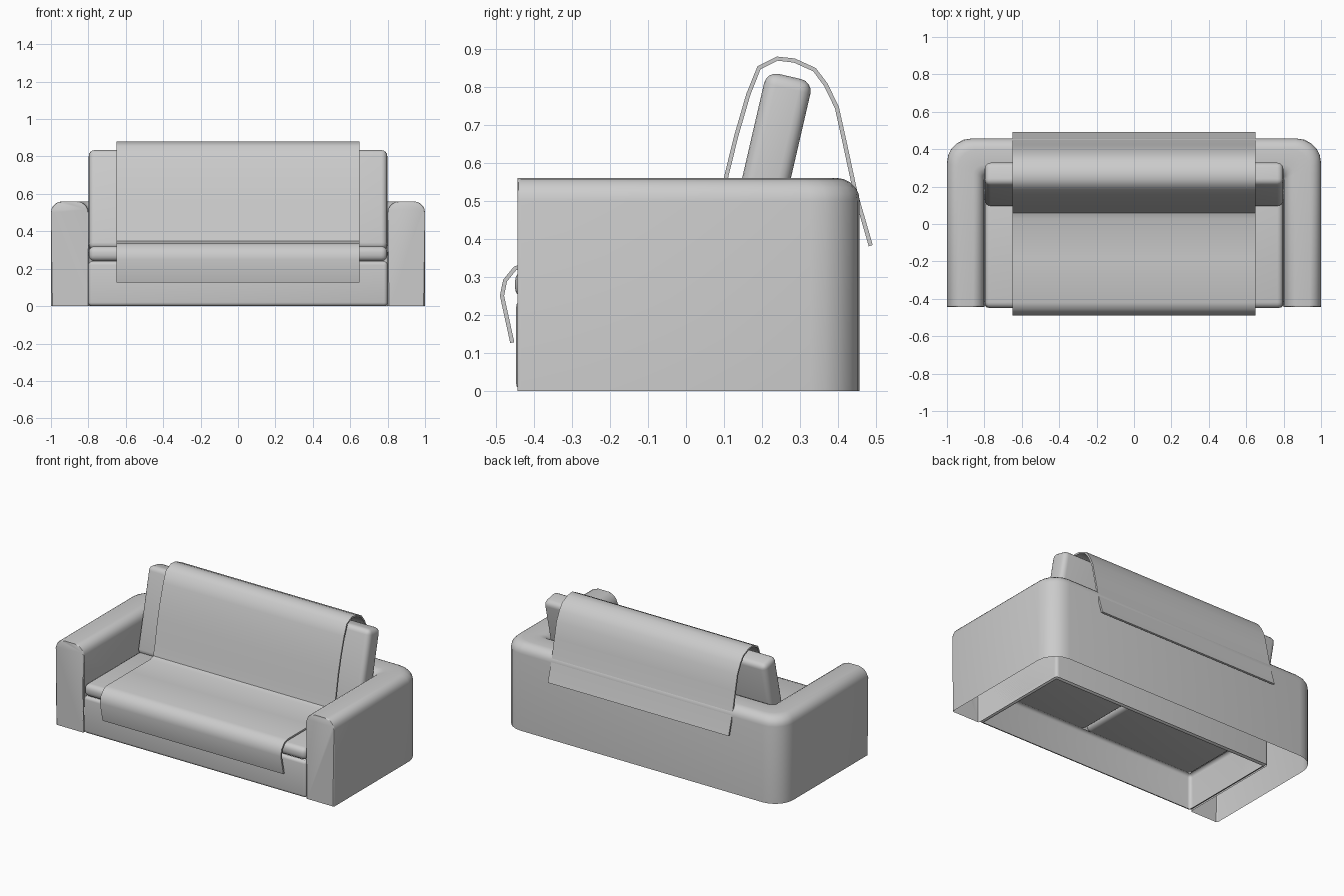
import bpy, bmesh, math
from mathutils import Matrix, Vector

if "Cube" in bpy.data.objects:
    bpy.data.objects.remove(bpy.data.objects["Cube"])


def finish(name, bm, angle=40):
    bmesh.ops.recalc_face_normals(bm, faces=bm.faces)
    me = bpy.data.meshes.new(name)
    bm.to_mesh(me)
    bm.free()
    ob = bpy.data.objects.new(name, me)
    bpy.context.collection.objects.link(ob)
    bpy.ops.object.select_all(action='DESELECT')
    bpy.context.view_layer.objects.active = ob
    ob.select_set(True)
    bpy.ops.object.shade_smooth_by_angle(angle=math.radians(angle))
    return ob


def box_bm(lo, hi, bevel, segs=4):
    lo, hi = Vector(lo), Vector(hi)
    bm = bmesh.new()
    bmesh.ops.create_cube(bm, size=1)
    for v in bm.verts:
        v.co = Vector([(lo[i] + hi[i]) / 2 + v.co[i] * (hi[i] - lo[i]) for i in range(3)])
    bmesh.ops.bevel(bm, geom=bm.edges[:], offset=bevel, segments=segs,
                    profile=0.5, affect='EDGES')
    return bm


def corner(cx, cy, r, sign):
    # quarter arc; sign -1 is the left back corner, +1 the right one
    pts = []
    for i in range(6):
        a = math.pi - i * math.pi / 10 if sign < 0 else math.pi / 2 - i * math.pi / 10
        pts.append((cx + r * math.cos(a), cy + r * math.sin(a)))
    return pts


# U-shaped body: arms and back as one hollow swept shell, open underneath
FRONT, BACK, R = -0.443, 0.457, 0.13
outer = [(-1, FRONT)] + corner(-1 + R, BACK - R, R, -1) + corner(1 - R, BACK - R, R, 1) + [(1, FRONT)]
r = 0.02
inner = [(-0.8, FRONT)] + corner(-0.8 + r, 0.255 - r, r, -1) + corner(0.8 - r, 0.255 - r, r, 1) + [(0.8, FRONT)]
rad, top = 0.06, 0.56
half = [(0, 0)] + [(rad * (1 - math.cos(a)) / 0.2, top - rad + rad * math.sin(a))
                   for a in [i * math.pi / 10 for i in range(6)]]
section = half + [(1 - t, z) for t, z in reversed(half)]
bm = bmesh.new()
rows = [[bm.verts.new((o[0] + (n[0] - o[0]) * t, o[1] + (n[1] - o[1]) * t, z)) for t, z in section]
        for o, n in zip(outer, inner)]
for a, b in zip(rows, rows[1:]):
    for i in range(len(section) - 1):
        bm.faces.new((a[i], a[i + 1], b[i + 1], b[i]))
caps = [bm.faces.new(rows[0]), bm.faces.new(rows[-1])]
rim = [e for f in caps for e in f.edges if len(e.link_faces) == 2]
bmesh.ops.bevel(bm, geom=rim, offset=0.008, segments=2, profile=0.5, affect='EDGES')
finish("arms_and_back", bm)

# seat base: rounded box wall, open below and under the cushions
bm = box_bm((-0.8, -0.447, 0), (0.8, 0.25, 0.24), 0.02)
flat = [f for f in bm.faces if abs(f.normal.z) > 0.99 and f.calc_area() > 0.5]
bmesh.ops.delete(bm, geom=flat, context='FACES')
finish("seat_base", bm)

# pairs of seat and back cushions
lean = Matrix.Translation((0, 0.09, 0.31)) @ Matrix.Rotation(math.radians(-13), 4, 'X')
for side, x0, x1 in (("left", -0.798, -0.004), ("right", 0.004, 0.798)):
    finish("seat_cushion_" + side,
           box_bm((x0, -0.45, 0.24), (x1, 0.25, 0.32), 0.032))
    bm = box_bm((x0, 0, 0), (x1, 0.125, 0.545), 0.032)
    bm.transform(lean)
    finish("back_cushion_" + side, bm)

# blanket draped over seat and back
profile = [(-0.457, 0.127), (-0.484, 0.25), (-0.476, 0.29), (-0.45, 0.322), (-0.42, 0.332),
           (-0.18, 0.332), (0.03, 0.332), (0.062, 0.345), (0.08, 0.42), (0.105, 0.56),
           (0.132, 0.67), (0.164, 0.78), (0.192, 0.85), (0.24, 0.874), (0.285, 0.869),
           (0.338, 0.845), (0.368, 0.805), (0.397, 0.745), (0.418, 0.65), (0.446, 0.52),
           (0.486, 0.382)]
bm = bmesh.new()
lines = [[bm.verts.new((x, y, z)) for y, z in profile] for x in (-0.65, 0.65)]
for i in range(len(profile) - 1):
    bm.faces.new((lines[0][i], lines[1][i], lines[1][i + 1], lines[0][i + 1]))
blanket = finish("blanket", bm, 50)
mod = blanket.modifiers.new("thickness", 'SOLIDIFY')
mod.thickness = 0.011
mod.offset = 0
bpy.ops.object.modifier_apply(modifier=mod.name)
bpy.ops.object.shade_smooth_by_angle(angle=math.radians(50))
